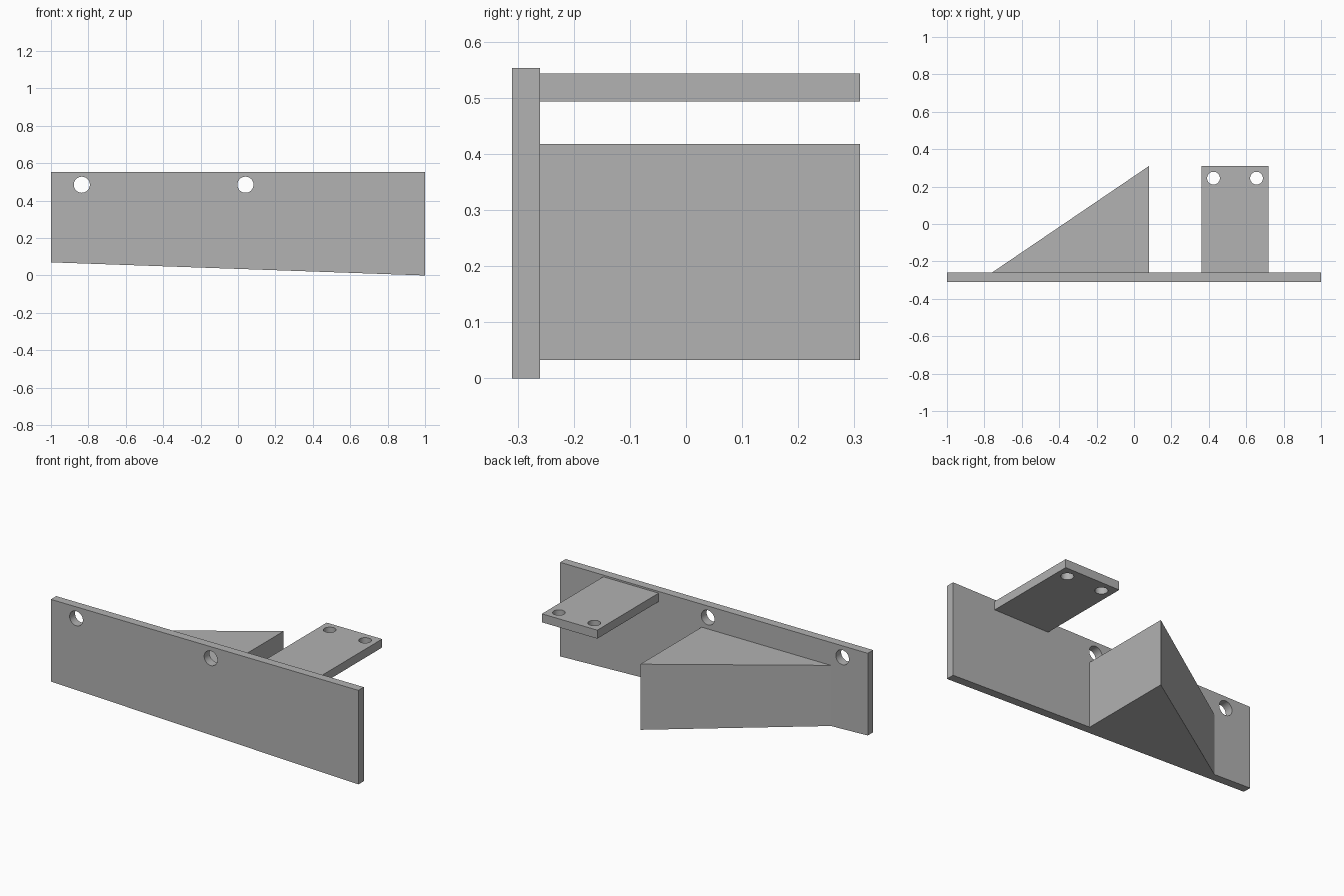
import bpy
import bmesh
from mathutils import Matrix, Vector

cube = bpy.data.objects.get("Cube")
if cube:
    bpy.data.objects.remove(cube, do_unlink=True)

grey = bpy.data.materials.new("plain grey")
grey.use_nodes = True
GREY = (0.445, 0.445, 0.445, 1)
grey.diffuse_color = GREY
grey.node_tree.nodes["Principled BSDF"].inputs["Base Color"].default_value = GREY

BACK, FRONT, REACH = -0.26, -0.31, 0.31


def bottom(x):
    """Height of the sloping lower edge at x."""
    return 0.035 * (1 - x)


def add_object(name, bm):
    bmesh.ops.recalc_face_normals(bm, faces=bm.faces)
    mesh = bpy.data.meshes.new(name)
    bm.to_mesh(mesh)
    bm.free()
    mesh.materials.append(grey)
    obj = bpy.data.objects.new(name, mesh)
    bpy.context.collection.objects.link(obj)
    return obj


def prism(name, outline, offset):
    """Extrude a closed outline along an offset."""
    bm = bmesh.new()
    face = bm.faces.new([bm.verts.new(p) for p in outline])
    result = bmesh.ops.extrude_face_region(bm, geom=[face], use_keep_orig=True)
    verts = [v for v in result["geom"] if isinstance(v, bmesh.types.BMVert)]
    bmesh.ops.translate(bm, verts=verts, vec=offset)
    return add_object(name, bm)


def drill(obj, centres, radius, axis):
    """Cut round through holes along an axis."""
    turn = Vector((0, 0, 1)).rotation_difference(Vector(axis)).to_matrix().to_4x4()
    bm = bmesh.new()
    for centre in centres:
        bmesh.ops.create_cone(bm, cap_ends=True, segments=40, radius1=radius,
                              radius2=radius, depth=0.2,
                              matrix=Matrix.Translation(centre) @ turn)
    cutter = add_object("hole_cutter", bm)
    cutter.hide_render = True
    mod = obj.modifiers.new("holes", 'BOOLEAN')
    mod.operation = 'DIFFERENCE'
    mod.solver = 'EXACT'
    mod.object = cutter
    bpy.ops.object.select_all(action='DESELECT')
    bpy.context.view_layer.objects.active = obj
    obj.select_set(True)
    bpy.ops.object.modifier_apply(modifier=mod.name)
    bpy.data.objects.remove(cutter, do_unlink=True)
    bpy.ops.object.shade_smooth_by_angle()


# Upright plate with a sloping lower edge and two screw holes
TOP = 0.553
plate = prism("mounting_plate",
              [(-1, FRONT, bottom(-1)), (1, FRONT, bottom(1)), (1, FRONT, TOP), (-1, FRONT, TOP)],
              (0, BACK - FRONT, 0))
drill(plate, [(x, FRONT, 0.485) for x in (-0.835, 0.04)], 0.043, (0, 1, 0))

# Triangular block: flat top, underside following the plate's slope
WEDGE_TOP = 0.418
corners = [(-0.76, BACK), (0.08, BACK), (0.08, REACH)]
bm = bmesh.new()
low = [bm.verts.new((x, y, bottom(x))) for x, y in corners]
high = [bm.verts.new((x, y, WEDGE_TOP)) for x, y in corners]
bm.faces.new(low)
bm.faces.new(high)
for i in range(3):
    j = (i + 1) % 3
    bm.faces.new((low[i], low[j], high[j], high[i]))
add_object("support_wedge", bm)

# Horizontal tab with two holes near its free end
LEFT, RIGHT, UNDER = 0.72, 0.36, 0.493
tab = prism("shelf_tab",
            [(RIGHT, BACK, UNDER), (LEFT, BACK, UNDER), (LEFT, REACH, UNDER), (RIGHT, REACH, UNDER)],
            (0, 0, 0.05))
drill(tab, [(x, 0.245, UNDER) for x in (0.425, 0.655)], 0.034, (0, 0, 1))
